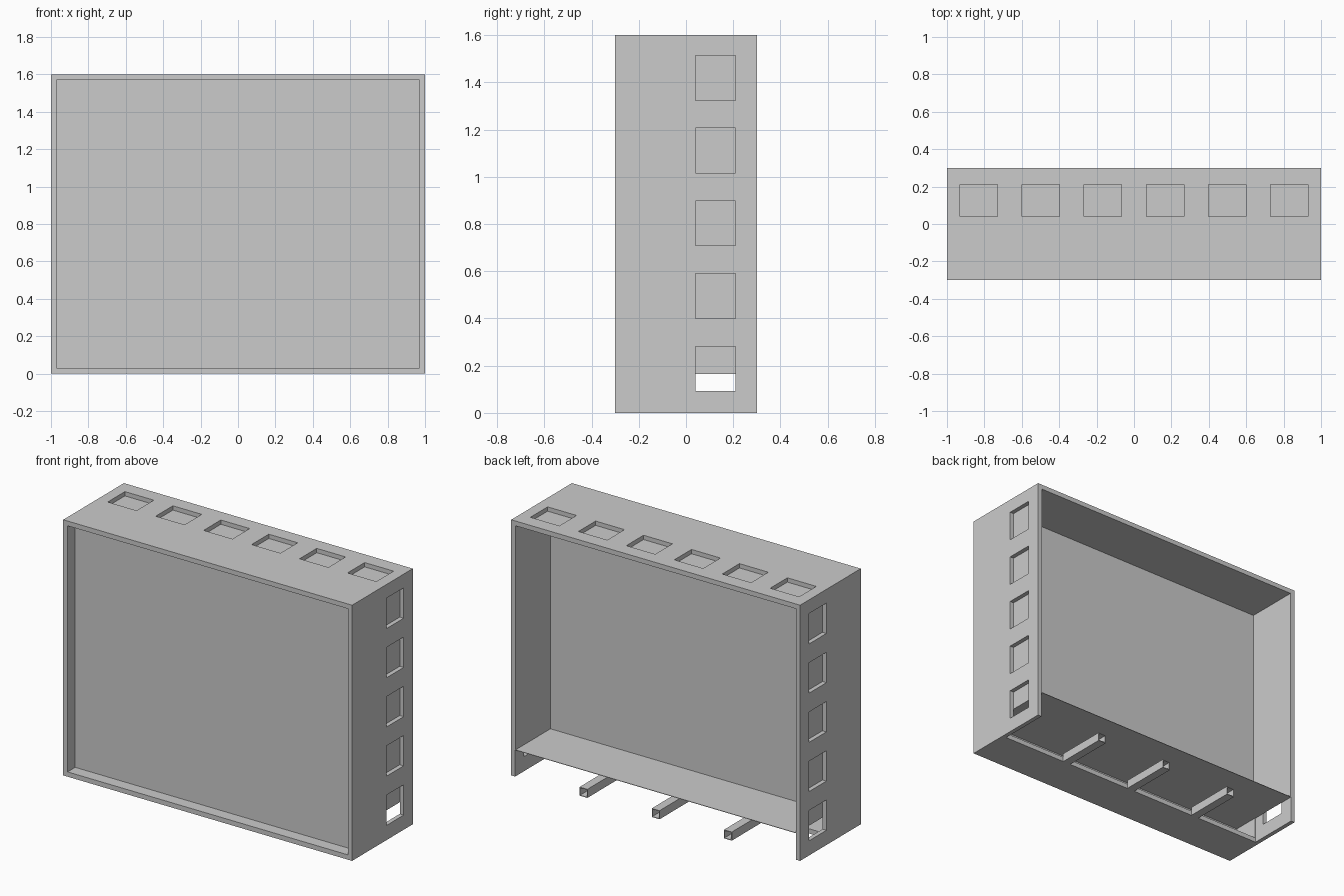
import bpy, bmesh
from mathutils import Vector

if "Cube" in bpy.data.objects:
    bpy.data.objects.remove(bpy.data.objects["Cube"])

T = 0.027      # outer wall thickness
IN = 0.97      # inner half width
LINER = 0.003  # liner sheet thickness


def link(name, bm):
    bmesh.ops.recalc_face_normals(bm, faces=bm.faces[:])
    me = bpy.data.meshes.new(name)
    bm.to_mesh(me)
    bm.free()
    ob = bpy.data.objects.new(name, me)
    bpy.context.collection.objects.link(ob)
    return ob


def box(name, x0, x1, y0, y1, z0, z1):
    bm = bmesh.new()
    bmesh.ops.create_cube(bm, size=1)
    for v in bm.verts:
        v.co = Vector(((x0 + x1) / 2 + v.co.x * (x1 - x0),
                       (y0 + y1) / 2 + v.co.y * (y1 - y0),
                       (z0 + z1) / 2 + v.co.z * (z1 - z0)))
    return link(name, bm)


def pierced(name, u_edges, v_edges, place, thickness_vec):
    """Plate of grid cells; odd/odd cells are left open as windows."""
    bm = bmesh.new()
    grid = [[bm.verts.new(place(u, v)) for v in v_edges] for u in u_edges]
    for i in range(len(u_edges) - 1):
        for j in range(len(v_edges) - 1):
            if not (i % 2 and j % 2):
                bm.faces.new((grid[i][j], grid[i + 1][j],
                              grid[i + 1][j + 1], grid[i][j + 1]))
    res = bmesh.ops.extrude_face_region(bm, geom=bm.faces[:], use_keep_orig=True)
    moved = [g for g in res["geom"] if isinstance(g, bmesh.types.BMVert)]
    bmesh.ops.translate(bm, verts=moved, vec=thickness_vec)
    bmesh.ops.dissolve_limit(bm, angle_limit=0.01, verts=bm.verts[:], edges=bm.edges[:])
    return link(name, bm)


def edges(lo, hi, centres, size):
    cuts = [c + s * size / 2 for c in centres for s in (-1, 1)]
    return [lo] + cuts + [hi]


depth_edges = [-0.3, 0.04, 0.21, 0.3]

# top wall with six windows
pierced("top_wall", edges(-1, 1, [-0.83 + i * 0.332 for i in range(6)], 0.2),
        depth_edges, lambda u, v: (u, v, 1.6), (0, 0, -T))

# side walls with five windows each
side_edges = edges(0, 1.6 - T, [0.187 + i * 0.308 for i in range(5)], 0.19)
for side, s in (("left", -1), ("right", 1)):
    pierced(side + "_wall", side_edges, depth_edges,
            lambda u, v: (s, v, u), (-s * T, 0, 0))
    # liner sheet closing the windows from inside
    a, b = sorted((s * IN, s * (IN + LINER)))
    box(side + "_liner", a, b, -0.225, 0.3, 0.165, 1.57)
    # front lower edge of the liner below the floor
    box(side + "_lower_liner", a, b, -0.3, -0.03, 0.03, 0.165)
    box(side + "_front_liner", a, b, -0.3, -0.225, 0.165, 1.57)

# bottom wall, front half only
box("bottom_wall", -1 + T, 1 - T, -0.3, -0.03, 0, 0.03)

# remaining liner sheets
box("top_liner", -IN - LINER, IN + LINER, -0.3, 0.3, 1.57, 1.573)
box("floor_liner", -IN, IN, -0.2, 0.3, 0.165, 0.168)
box("rear_panel", -IN, IN, -0.048, -0.045, 0.168, 1.57)

# recessed front panel
box("front_panel", -IN, IN, -0.225, -0.2, 0.03, 1.57)

# hollow square support tubes under the floor
for i, x in enumerate((-0.5, 0, 0.5)):
    bm = bmesh.new()
    rings = []
    for y in (-0.03, 0.3):
        for inset in (0, 0.004):
            h = 0.027 - inset
            rings.append([bm.verts.new((x + a * h, y, 0.027 + b * h))
                          for a, b in ((-1, -1), (1, -1), (1, 1), (-1, 1))])
    fo, fi, bo, bi = rings
    for p, q in ((fo, bo), (bo, bi), (bi, fi), (fi, fo)):
        for k in range(4):
            n = (k + 1) % 4
            bm.faces.new((p[k], p[n], q[n], q[k]))
    link(f"support_tube_{i + 1}", bm)
